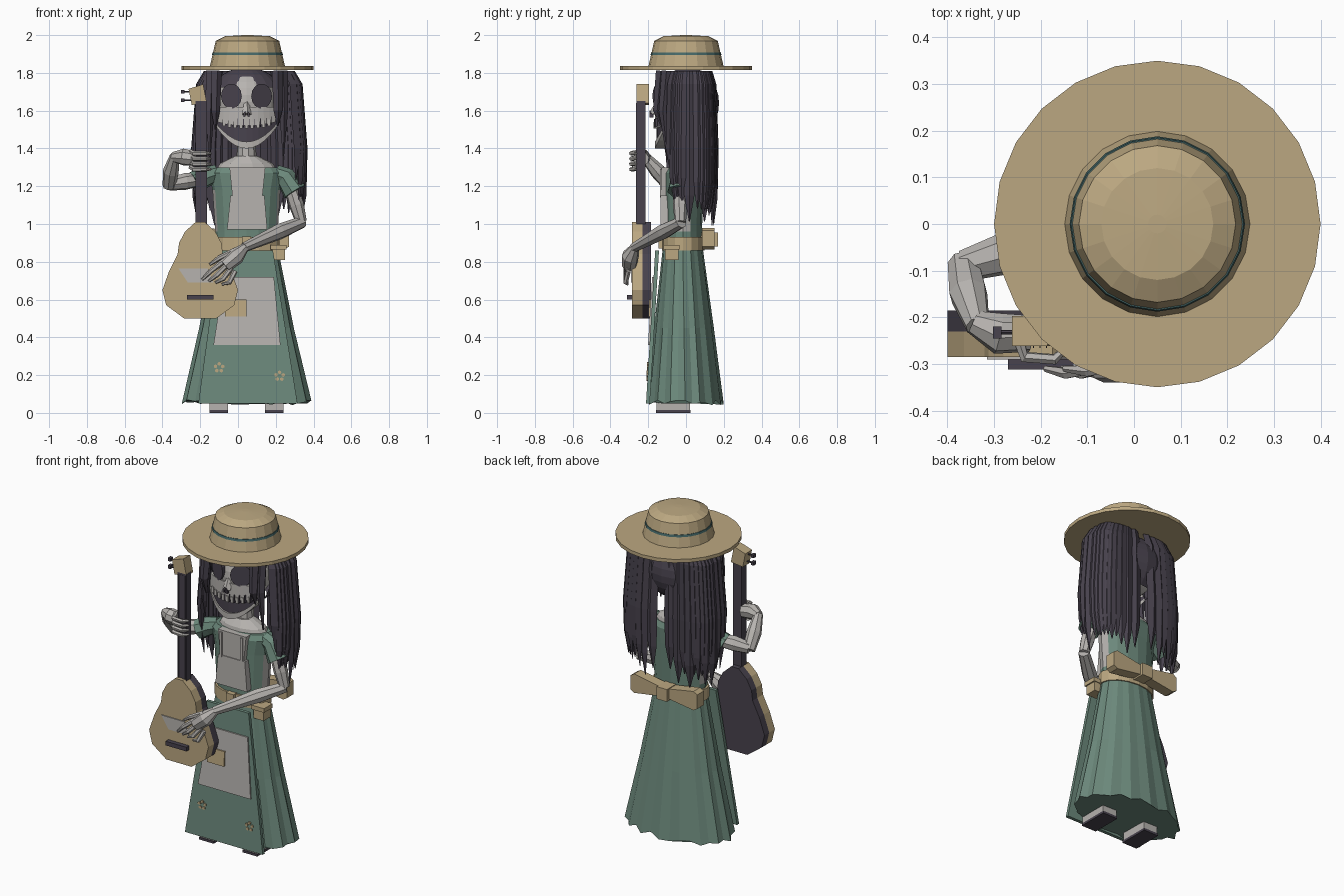
import bpy, bmesh, math, random
from mathutils import Vector

random.seed(4)
if "Cube" in bpy.data.objects:
    bpy.data.objects.remove(bpy.data.objects["Cube"])

CX = 0.045  # body axis


def material(name, r, g, b):
    m = bpy.data.materials.new(name)
    m.use_nodes = True
    m.diffuse_color = (r, g, b, 1)
    m.node_tree.nodes["Principled BSDF"].inputs["Base Color"].default_value = (r, g, b, 1)
    return m


STRAW = material("straw tan", 0.50, 0.39, 0.22)
GREEN = material("sage green", 0.15, 0.25, 0.20)
BONE = material("bone grey", 0.47, 0.45, 0.43)
DARK = material("dark plum", 0.065, 0.055, 0.075)
TEAL = material("teal ribbon", 0.06, 0.14, 0.14)


def finish(name, bm, mats):
    bmesh.ops.recalc_face_normals(bm, faces=bm.faces)
    me = bpy.data.meshes.new(name)
    bm.to_mesh(me)
    bm.free()
    ob = bpy.data.objects.new(name, me)
    bpy.context.collection.objects.link(ob)
    for m in mats if isinstance(mats, list) else [mats]:
        me.materials.append(m)
    return ob


def loft(name, rings, mat):
    """Skin a list of equal-length point rings and close both ends."""
    bm = bmesh.new()
    rows = [[bm.verts.new(p) for p in ring] for ring in rings]
    n = len(rows[0])
    for a, b in zip(rows, rows[1:]):
        for i in range(n):
            j = (i + 1) % n
            bm.faces.new((a[i], a[j], b[j], b[i]))
    bm.faces.new(rows[0])
    bm.faces.new(rows[-1])
    return finish(name, bm, mat)


def oval(cx, cy, z, rx, ry, n=24, wave=0.0, jag=0.0):
    pts = []
    for i in range(n):
        a = math.tau * i / n
        k = 1 + wave * (-1) ** i
        pts.append((cx + rx * k * math.cos(a), cy + ry * k * math.sin(a), z + random.uniform(0, jag)))
    return pts


def limb(name, path, mat, n=8):
    """Tube through (x, y, z, radius) points."""
    rings = []
    for i, p in enumerate(path):
        a, b = Vector(path[max(i - 1, 0)][:3]), Vector(path[min(i + 1, len(path) - 1)][:3])
        d = (b - a).normalized()
        u = d.cross(Vector((0.1, 1, 0.2))).normalized()
        v = d.cross(u)
        rings.append([Vector(p[:3]) + p[3] * (math.cos(t) * u + math.sin(t) * v)
                      for t in (math.tau * k / n for k in range(n))])
    return loft(name, rings, mat)


def band(name, upper, lower, y, thick, mat):
    """Solid strip between two (x, z) lines; y is its front depth."""
    f = y if callable(y) else (lambda x, z: y)
    rings = [[(a[0], f(*a), a[1]), (b[0], f(*b), b[1]),
              (b[0], f(*b) + thick, b[1]), (a[0], f(*a) + thick, a[1])]
             for a, b in zip(upper, lower)]
    return loft(name, rings, mat)


def box(name, x0, x1, y0, y1, z0, z1, mat):
    return band(name, [(x0, z1), (x1, z1)], [(x0, z0), (x1, z0)], y0, y1 - y0, mat)


def ball(name, c, s, mat, keep=None, u=20, v=14):
    bm = bmesh.new()
    bmesh.ops.create_uvsphere(bm, u_segments=u, v_segments=v, radius=1)
    for p in bm.verts:
        p.co = Vector(c) + Vector((p.co.x * s[0], p.co.y * s[1], p.co.z * s[2]))
    if keep:
        drop = [f for f in bm.faces if not keep(f.calc_center_median())]
        bmesh.ops.delete(bm, geom=drop, context="FACES")
    return finish(name, bm, mat)


# Hat
loft("hat_brim", [oval(0.05, 0, z, 0.35, 0.35) for z in (1.815, 1.836)], STRAW)
loft("hat_crown", [oval(0.05, 0, z, r, r, 20) for z, r in
                   ((1.83, 0.2), (1.97, 0.168), (1.994, 0.12), (2.0, 0.02))], STRAW)
loft("hat_ribbon", [oval(0.05, 0, z, r, r, 20) for z, r in ((1.895, 0.188), (1.908, 0.185))], TEAL)

# Skull, face and grin
ball("skull", (CX, -0.01, 1.645), (0.165, 0.15, 0.17), BONE)
ball("hair_cap", (CX, 0.01, 1.64), (0.21, 0.165, 0.19), DARK,
     lambda c: c.z > 1.74 or (c.y > -0.04 and c.z > 1.5))
curve_y = lambda x, z: -0.165 + 2.2 * (x - CX) ** 2
arc = [-1 + k / 5 for k in range(11)]
line = lambda mid, rise, w: [(CX + w * t, mid + rise * t * t) for t in arc]
band("cheeks", line(1.62, 0.0, 0.15), line(1.52, 0.02, 0.155), curve_y, 0.06, BONE)
band("mouth", line(1.525, 0.02, 0.16), line(1.43, 0.1, 0.16), lambda x, z: curve_y(x, z) + 0.01, 0.05, DARK)
band("jaw", line(1.435, 0.1, 0.163), line(1.40, 0.12, 0.165), curve_y, 0.06, BONE)
for t in arc[1:-1]:
    x = CX + 0.15 * t
    y = curve_y(x, 0)
    z = 1.53 + 0.02 * t * t
    box("upper_tooth", x - 0.008, x + 0.008, y - 0.006, y + 0.02, z - 0.025, z + 0.01, BONE)
    box("tooth_gap", x + 0.012, x + 0.016, y - 0.004, y + 0.02, z - 0.02, z + 0.025, DARK)
for s in (-1, 1):
    x = CX + 0.08 * s
    loft("eye_socket", [[(x + 0.055 * math.cos(a), y + 0.05 * s * 0.055 * math.cos(a) * 10,
                          1.677 + 0.066 * math.sin(a)) for a in (math.tau * k / 14 for k in range(14))]
                        for y in (-0.15, -0.09)], DARK)
limb("nose", [(CX, -0.14, 1.66, 0.012), (CX, -0.17, 1.58, 0.026)], BONE, 5)
for s in (-1, 1):
    band("nostril", [(CX + 0.004 * s, 1.6), (CX + 0.016 * s, 1.585)],
         [(CX + 0.004 * s, 1.57), (CX + 0.016 * s, 1.565)], -0.193, 0.02, DARK)

# Long hair: overlapping tapered locks from side to side around the back
COUNT = 30
power = lambda v: math.copysign(abs(v) ** 0.6, v)
for i in range(COUNT):
    a = -0.6 + (math.pi + 1.2) * i / (COUNT - 1)
    front = max(0, -math.sin(a))
    tip = 1.03 + 0.25 * front + random.uniform(-0.04, 0.06)
    wide = random.uniform(0.032, 0.042)
    rings = []
    for z, k, w in ((1.81, 0.78, 0.8), (1.74, 0.91, 1), (1.4, 1, 1), (tip + 0.14, 0.99, 0.85), (tip, 0.95, 0.08)):
        c = Vector((0.06 + 0.29 * k * power(math.cos(a)), 0.02 + 0.135 * k * power(math.sin(a)), z))
        out = Vector((math.cos(a), math.sin(a), 0))
        side = Vector((-out.y, out.x, 0))
        rings.append([c + side * wide * w, c + out * 0.018 * w, c - side * wide * w, c - out * 0.018 * w])
    loft("hair_lock", rings, DARK)
for x, y, tip in ((-0.15, -0.1, 1.34), (-0.12, -0.13, 1.5), (0.24, -0.1, 1.36), (0.21, -0.13, 1.52)):
    limb("face_lock", [(x + 0.03 * (CX - x), y, 1.81, 0.03), (x, y - 0.02, 1.6, 0.025), (x, y, tip, 0.004)], DARK, 5)

# Neck, shoulders and bodice
limb("neck", [(CX, 0, 1.28, 0.055), (CX, 0, 1.5, 0.048)], BONE, 10)
loft("shoulders", [oval(CX, -0.01, z, rx, ry, 14) for z, rx, ry in
                   ((1.27, 0.17, 0.09), (1.32, 0.14, 0.08), (1.36, 0.06, 0.05))], BONE)
bodice = loft("bodice", [oval(CX, -0.015, z, rx, ry, 16) for z, rx, ry in
                         ((0.84, 0.16, 0.1), (0.96, 0.165, 0.1), (1.18, 0.18, 0.105),
                          (1.27, 0.2, 0.105), (1.3, 0.175, 0.09))], [GREEN, BONE])
for f in bodice.data.polygons:
    if abs(f.normal.x) > 0.8 and 0.97 < f.center.z < 1.15:
        f.material_index = 1
band("bib", [(-0.04, 1.15), (0.14, 1.15)], [(-0.058, 0.97), (0.155, 0.97)], -0.135, 0.04, BONE)
band("chest_panel", [(-0.045, 1.3), (0.145, 1.3)], [(-0.03, 1.15), (0.13, 1.15)], -0.13, 0.04, BONE)
for x in (-0.03, 0.11):
    box("bib_strap", x, x + 0.015, -0.137, -0.12, 1.14, 1.29, BONE)

# Belt, pouches and back bow
loft("belt", [oval(CX, -0.015, z, 0.175, 0.112, 16) for z in (0.86, 0.93)], STRAW)
box("belt_pouch", 0.18, 0.25, -0.11, -0.04, 0.81, 0.88, STRAW)
box("pouch_flap", 0.172, 0.258, -0.118, -0.035, 0.865, 0.89, STRAW)
box("belt_buckle", 0.02, 0.07, -0.145, -0.1, 0.87, 0.935, STRAW)
for s in (-1, 1):
    band("bow_loop", [(CX, 0.945), (CX + 0.2 * s, 0.98), (CX + 0.225 * s, 0.965)],
         [(CX, 0.895), (CX + 0.2 * s, 0.865), (CX + 0.225 * s, 0.88)], 0.085, 0.065, STRAW)
box("bow_knot", CX - 0.035, CX + 0.035, 0.075, 0.17, 0.88, 0.955, STRAW)

# Pleated skirt with front panel, apron, pocket and flowers
loft("skirt", [oval(CX, -0.005 - 0.012 * k, z, rx, ry, 32, w, j) for z, rx, ry, w, j, k in
               ((0.04, 0.335, 0.2, 0.025, 0.03, 0), (0.45, 0.245, 0.155, 0.022, 0, 0.5),
                (0.87, 0.165, 0.105, 0.01, 0, 1))], GREEN)
drape = lambda off: lambda x, z: -0.163 - 0.06 * (0.86 - z) - off
band("front_panel", [(-0.1, 0.86), (0.185, 0.86)], [(-0.21, 0.05), (0.315, 0.05)], drape(0), 0.02, GREEN)
band("apron", [(-0.075, 0.72), (0.19, 0.72)], [(-0.13, 0.36), (0.225, 0.36)], drape(0.008), 0.012, BONE)
band("apron_pocket", [(-0.07, 0.6), (0.045, 0.6)], [(-0.07, 0.51), (0.045, 0.51)], drape(0.016), 0.012, STRAW)
for fx, fz in ((-0.1, 0.24), (0.22, 0.195)):
    y = drape(0)(fx, fz)
    for k in range(5):
        a = math.tau * k / 5 + 0.3
        x, z = fx + 0.02 * math.cos(a), fz + 0.02 * math.sin(a)
        limb("flower_petal", [(x, y - 0.006, z, 0.01), (x, y + 0.002, z, 0.01)], STRAW, 6)

# Shoes
for x in (-0.102, 0.192):
    box("shoe", x - 0.048, x + 0.048, -0.155, 0.02, 0.012, 0.1, BONE)
    box("shoe_sole", x - 0.05, x + 0.05, -0.16, 0.025, 0, 0.014, DARK)

# Left arm, strumming
limb("left_sleeve", [(0.2, -0.02, 1.27, 0.045), (0.25, -0.025, 1.25, 0.055), (0.3, -0.035, 1.17, 0.065)], GREEN)
limb("left_upper_arm", [(0.27, -0.03, 1.22, 0.035), (0.31, -0.03, 1.1, 0.04), (0.335, -0.03, 1.01, 0.03)], BONE)
limb("left_forearm", [(0.34, -0.025, 1.01, 0.032), (0.22, -0.12, 0.96, 0.042), (0.03, -0.275, 0.875, 0.026)], BONE)
limb("left_palm", [(0.04, -0.27, 0.88, 0.022), (-0.01, -0.295, 0.83, 0.046), (-0.07, -0.3, 0.78, 0.04)], BONE)
for k in range(4):
    limb("left_finger", [(-0.075 + 0.02 * k, -0.305, 0.805 - 0.018 * k, 0.014),
                         (-0.145 + 0.033 * k, -0.32, 0.75 - 0.02 * k, 0.013),
                         (-0.19 + 0.035 * k, -0.31, 0.705 - 0.008 * k, 0.007)], BONE, 6)
limb("left_thumb", [(-0.02, -0.3, 0.86, 0.014), (-0.1, -0.315, 0.82, 0.013), (-0.15, -0.31, 0.785, 0.007)], BONE, 6)

# Right arm, fretting
limb("right_sleeve", [(-0.11, -0.02, 1.27, 0.045), (-0.17, -0.03, 1.25, 0.055), (-0.23, -0.045, 1.22, 0.06)], GREEN)
limb("right_upper_arm", [(-0.18, -0.03, 1.24, 0.035), (-0.28, -0.065, 1.225, 0.045), (-0.365, -0.09, 1.21, 0.034)], BONE)
limb("right_forearm", [(-0.365, -0.085, 1.2, 0.035), (-0.355, -0.15, 1.28, 0.042), (-0.335, -0.22, 1.36, 0.026)], BONE)
limb("right_palm", [(-0.345, -0.21, 1.355, 0.026), (-0.29, -0.235, 1.355, 0.045), (-0.225, -0.235, 1.345, 0.04)], BONE)
for k in range(4):
    z = 1.29 + 0.028 * k
    limb("right_finger", [(-0.25, -0.24, z + 0.01, 0.013), (-0.235, -0.285, z, 0.013),
                          (-0.17, -0.29, z, 0.012), (-0.145, -0.265, z, 0.007)], BONE, 6)

# Guitar
GX = -0.2
shape = ((0.5, 0.085), (0.57, 0.18), (0.65, 0.2), (0.75, 0.165), (0.84, 0.12),
         (0.9, 0.112), (0.96, 0.08), (1.01, 0.025))
for name, y, t, mat in (("guitar_front", -0.285, 0.055, STRAW), ("guitar_back", -0.23, 0.045, DARK)):
    band(name, [(GX - w, z) for z, w in shape], [(GX + w, z) for z, w in shape], y, t, mat)
box("guitar_neck", -0.225, -0.165, -0.262, -0.215, 0.98, 1.65, DARK)
for k in range(4):
    box("guitar_string", -0.217 + 0.014 * k, -0.214 + 0.014 * k, -0.266, -0.26, 1.0, 1.64, DARK)
band("headstock", [(-0.262, 1.715), (-0.185, 1.74)], [(-0.245, 1.63), (-0.165, 1.64)], -0.262, 0.065, STRAW)
for z in (1.655, 1.7):
    limb("tuning_post", [(-0.25, -0.232, z, 0.005), (-0.285, -0.232, z, 0.005)], DARK, 6)
    box("tuning_peg", -0.302, -0.284, -0.245, -0.22, z - 0.01, z + 0.01, DARK)
box("guitar_bridge", -0.27, -0.13, -0.312, -0.28, 0.6, 0.625, DARK)
band("pick_guard", [(-0.315, 0.765), (-0.16, 0.765)], [(-0.265, 0.69), (-0.13, 0.69)], -0.291, 0.008, BONE)
